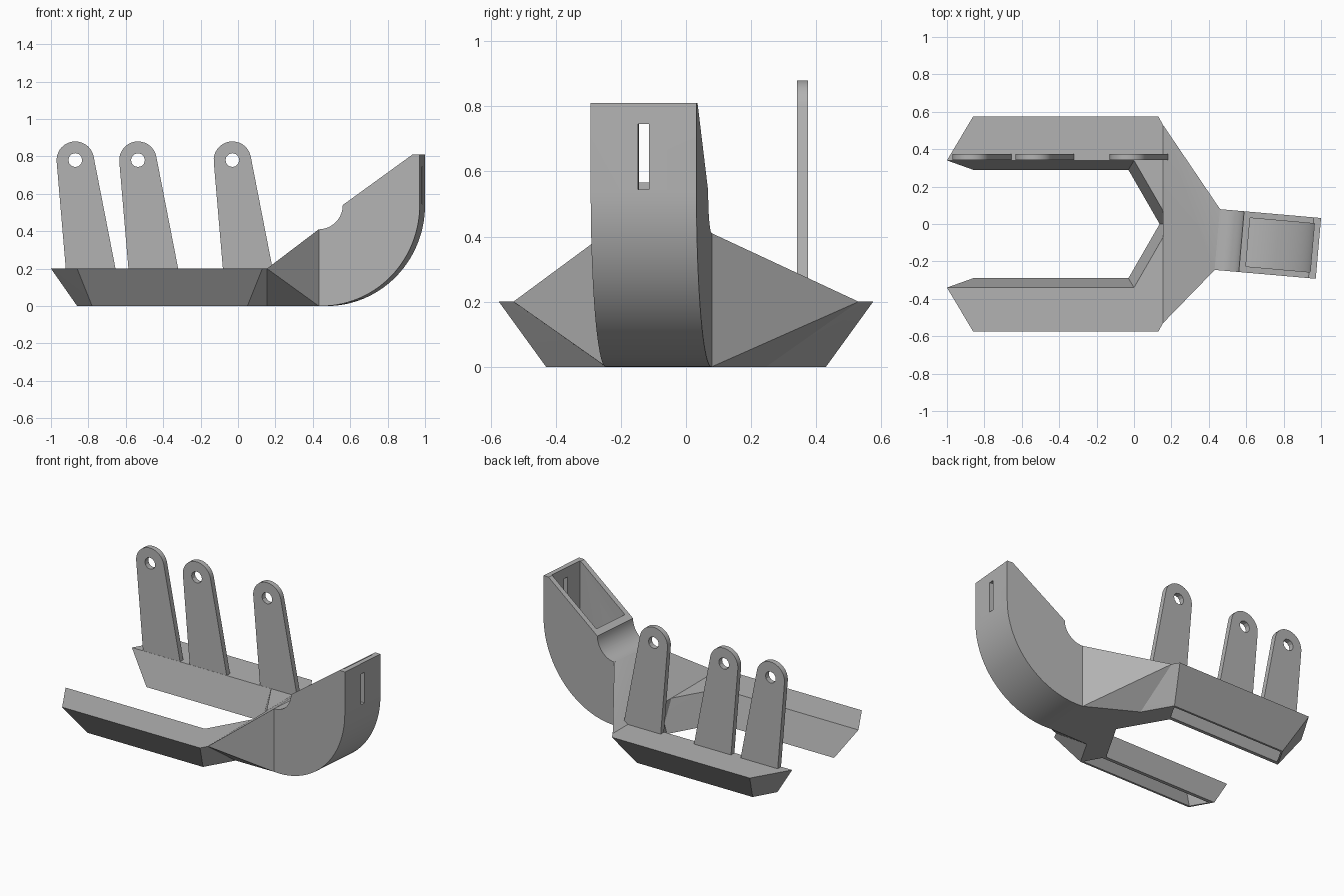
import bpy, bmesh
from math import cos, sin, pi, radians
from mathutils import Matrix

if "Cube" in bpy.data.objects:
    bpy.data.objects.remove(bpy.data.objects["Cube"])

grey = bpy.data.materials.new("light_grey")
grey.use_nodes = True
tone = (0.45, 0.45, 0.45, 1)
grey.diffuse_color = tone
grey.node_tree.nodes["Principled BSDF"].inputs["Base Color"].default_value = tone


def finish(bm, name, matrix=None):
    if matrix:
        bm.transform(matrix)
    bmesh.ops.recalc_face_normals(bm, faces=bm.faces)
    mesh = bpy.data.meshes.new(name)
    bm.to_mesh(mesh)
    bm.free()
    mesh.materials.append(grey)
    ob = bpy.data.objects.new(name, mesh)
    bpy.context.collection.objects.link(ob)
    return ob


def hull(name, points):
    bm = bmesh.new()
    for p in points:
        bm.verts.new(p)
    res = bmesh.ops.convex_hull(bm, input=bm.verts[:])
    loose = [g for g in res["geom_interior"] if isinstance(g, bmesh.types.BMVert)]
    bmesh.ops.delete(bm, geom=loose, context="VERTS")
    bmesh.ops.dissolve_limit(bm, angle_limit=0.002, verts=bm.verts[:], edges=bm.edges[:])
    return finish(bm, name)


def prism(name, profile, y0, y1, matrix=None):
    """Extrude an (x, z) outline from y0 to y1."""
    bm = bmesh.new()
    face = bm.faces.new([bm.verts.new((x, y0, z)) for x, z in profile])
    ext = bmesh.ops.extrude_face_region(bm, geom=[face])["geom"]
    verts = [v for v in ext if isinstance(v, bmesh.types.BMVert)]
    bmesh.ops.translate(bm, verts=verts, vec=(0, y1 - y0, 0))
    return finish(bm, name, matrix)


def arc(cx, cz, rx, rz, a0, a1, n):
    steps = [radians(a0 + (a1 - a0) * i / n) for i in range(n + 1)]
    return [(cx + rx * cos(a), cz + rz * sin(a)) for a in steps]


def combine(base, other, operation):
    mod = base.modifiers.new("join", "BOOLEAN")
    mod.operation, mod.object, mod.solver = operation, other, "EXACT"
    bpy.context.view_layer.objects.active = base
    bpy.ops.object.modifier_apply(modifier=mod.name)
    bpy.data.objects.remove(other)


def layer(points, z, s=1):
    return [(x, s * y, z) for x, y in points]


# Slightly turned frame for the scoop-shaped inlet
turn = Matrix.Translation((0.445, -0.083, 0)) @ Matrix.Rotation(radians(-5), 4, "Z")


def mouth(v, z0, z1, u=0):
    return [tuple(turn @ Matrix.Translation((u, s * v, z)).translation)
            for s in (-1, 1) for z in (z0, z1)]


# Inlet: curved outer wall, sloped open rim, concave notch at the back
outline = (arc(0.015, 0.54, 0.528, 0.54, -90, 0, 28) + [(0.543, 0.81), (0.504, 0.81)]
           + arc(0, 0.54, 0.13, 0.13, 0, -90, 12) + [(0, 0)])
body = prism("duct_body", outline, -0.163, 0.163, turn)

# Funnel joining the inlet to the two arms
funnel = [(0.155, s * y, z) for s in (-1, 1) for y, z in ((0.53, 0.2), (0.247, 0))]
combine(body, hull("funnel", funnel + mouth(0.163, 0, 0.41, 0.001)), "UNION")

# Mirrored arms and rails with sloping sides
for s in (1, -1):
    arm = (layer([(0, 0.34), (0.13, 0.575), (0.16, 0.521), (0.16, 0.063)], 0.2, s)
           + layer([(-0.03, 0.29), (0.05, 0.43), (0.16, 0.24), (0.16, 0), (0.137, 0)], 0, s)
           + [(0.16, 0, 0.078)])
    combine(body, hull("arm", arm), "UNION")
    rail = (layer([(-1, 0.34), (-0.86, 0.575), (0.13, 0.575), (0, 0.34)], 0.2, s)
            + layer([(-0.86, 0.29), (-0.78, 0.43), (0.05, 0.43), (-0.03, 0.29)], 0, s))
    combine(body, hull("rail", rail), "UNION")

# Hollow interior: inlet cavity, funnel cavity, arm passages, rail outlet slots
cavity = (arc(0.015, 0.54, 0.495, 0.507, -90, 0, 28) + [(0.51, 0.9), (0.165, 0.9)]
          + arc(0, 0.54, 0.165, 0.165, 0, -90, 12) + [(-0.02, 0.375), (-0.02, 0.033)])
combine(body, prism("inlet_cavity", cavity, -0.13, 0.13, turn), "DIFFERENCE")
inner = [(0.2, s * y, z) for s in (-1, 1) for y, z in ((0.28, 0.17), (0.12, 0.03))]
combine(body, hull("funnel_cavity", inner + mouth(0.128, 0.035, 0.37, 0.005)), "DIFFERENCE")
for s in (1, -1):
    passage = (layer([(0, 0.32), (0.035, 0.4), (0.16, 0.2), (0.21, 0.01)], 0.03, s)
               + layer([(0.03, 0.36), (0.1, 0.5), (0.18, 0.4), (0.25, 0.01)], 0.17, s))
    combine(body, hull("arm_passage", passage), "DIFFERENCE")
    slot = (layer([(-0.83, 0.31), (-0.77, 0.41), (0.035, 0.41), (-0.02, 0.31)], -0.01, s)
            + layer([(-0.93, 0.36), (-0.85, 0.53), (0.1, 0.53), (0.02, 0.36)], 0.17, s))
    combine(body, hull("outlet_slot", slot), "DIFFERENCE")

# Narrow window through the end wall of the inlet
window = [(0.46, 0.545), (0.6, 0.545), (0.6, 0.745), (0.46, 0.745)]
combine(body, prism("window", window, -0.017, 0.017, turn), "DIFFERENCE")

# Three mounting brackets with bolt holes
brackets = []
for name, x in (("rear", -0.87), ("middle", -0.535), ("front", -0.03)):
    shape = arc(x, 0.78, 0.1, 0.1, 10, 185, 18) + [(x - 0.05, 0.19), (x + 0.217, 0.19)]
    tab = prism(name + "_bracket", shape, 0.341, 0.375)
    hole = arc(x, 0.78, 0.037, 0.037, 0, 330, 11)
    combine(tab, prism("bolt_hole", hole, 0.3, 0.4), "DIFFERENCE")
    brackets.append(tab)

# Smooth the curved walls, keep hard edges
bpy.ops.object.select_all(action="DESELECT")
for ob in [body] + brackets:
    ob.select_set(True)
bpy.context.view_layer.objects.active = body
bpy.ops.object.shade_smooth_by_angle(angle=radians(25))
